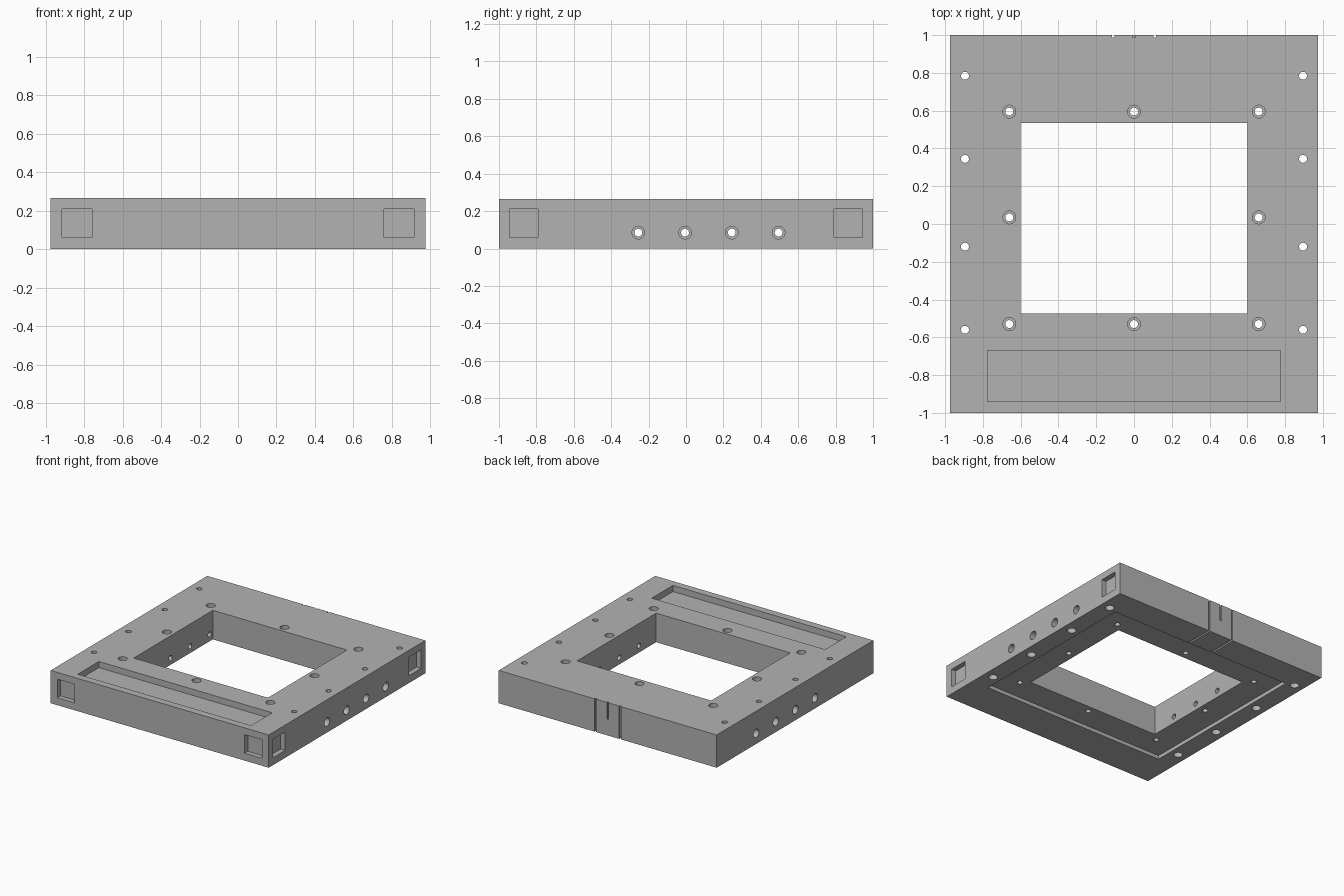
import bpy
import math
from mathutils import Matrix, Vector

if "Cube" in bpy.data.objects:
    bpy.data.objects.remove(bpy.data.objects["Cube"], do_unlink=True)

grey = bpy.data.materials.new("plain grey")
grey.use_nodes = True
colour = (0.45, 0.45, 0.45, 1)
grey.diffuse_color = colour
grey.node_tree.nodes["Principled BSDF"].inputs["Base Color"].default_value = colour

HX, HY, TOP = 0.975, 1.0, 0.265
OVER = 0.05  # how far cutters stick out of the surface


def box(name, lo, hi):
    lo, hi = Vector(lo), Vector(hi)
    bpy.ops.mesh.primitive_cube_add(size=1)
    ob = bpy.context.object
    ob.name = name
    ob.data.transform(Matrix.Translation((lo + hi) / 2) @ Matrix.Diagonal((*(hi - lo), 1)))
    ob.data.materials.append(grey)
    return ob


def cut(cutter):
    mod = frame.modifiers.new(cutter.name, "BOOLEAN")
    mod.operation = "DIFFERENCE"
    mod.solver = "EXACT"
    mod.object = cutter
    bpy.context.view_layer.objects.active = frame
    bpy.ops.object.modifier_apply(modifier=mod.name)
    bpy.data.objects.remove(cutter, do_unlink=True)


def drill(start, end, radius):
    a, b = Vector(start), Vector(end)
    bpy.ops.mesh.primitive_cylinder_add(vertices=32, radius=radius, depth=(b - a).length)
    ob = bpy.context.object
    ob.name = "drill"
    turn = (b - a).to_track_quat("Z", "Y").to_matrix().to_4x4()
    ob.data.transform(Matrix.Translation((a + b) / 2) @ turn)
    ob.data.materials.append(grey)
    cut(ob)


# Frame body with its window
frame = box("frame", (-HX, -HY, 0), (HX, HY, TOP))
cut(box("window", (-0.6, -0.475, -OVER), (0.6, 0.535, TOP + OVER)))

# Recess under the frame and tray in the top
cut(box("under_recess", (-0.825, -0.70, -OVER), (0.825, 0.765, 0.03)))
cut(box("tray", (-0.775, -0.94, TOP - 0.05), (0.775, -0.67, TOP + OVER)))

# Square pockets in the front and in the +x side
DEPTH = 0.04
for s in (-1, 1):
    x0, x1 = sorted((s * 0.76, s * 0.915))
    cut(box("front_pocket", (x0, -HY - OVER, 0.06), (x1, -HY + DEPTH, 0.21)))
    y0, y1 = sorted((s * 0.79, s * 0.945))
    cut(box("side_pocket", (HX - DEPTH, y0, 0.06), (HX + OVER, y1, 0.21)))

# Slots in the back, the outer two continuing underneath to the recess
for x in (-0.11, 0, 0.11):
    low = 0.13 if x == 0 else -OVER
    cut(box("back_slot", (x - 0.007, HY - 0.012, low), (x + 0.007, HY + OVER, TOP + OVER)))
    if x:
        cut(box("under_slot", (x - 0.007, 0.75, -OVER), (x + 0.007, HY + OVER, 0.012)))

# Screw holes round the window, counterbored from the top
for x in (-0.66, 0, 0.66):
    for y in (-0.53, 0.035, 0.595):
        if x == 0 and abs(y) < 0.1:
            continue
        drill((x, y, -OVER), (x, y, TOP + OVER), 0.021)
        drill((x, y, TOP - 0.1), (x, y, TOP + OVER), 0.034)

for s in (-1, 1):
    # Edge screw holes, counterbored from below
    for y in (-0.56, -0.12, 0.345, 0.785):
        drill((s * 0.895, y, -OVER), (s * 0.895, y, TOP + OVER), 0.021)
        drill((s * 0.895, y, -OVER), (s * 0.895, y, 0.1), 0.034)
    # Side holes through to the window
    for y in (-0.255, -0.005, 0.245, 0.495):
        drill((s * 0.55, y, 0.085), (s * (HX + OVER), y, 0.085), 0.021)
        drill((s * (HX - 0.1), y, 0.085), (s * (HX + OVER), y, 0.085), 0.034)

# Smooth bores, crisp edges
frame.data.materials.clear()
frame.data.materials.append(grey)
for p in frame.data.polygons:
    p.material_index = 0
bpy.ops.object.select_all(action="DESELECT")
frame.select_set(True)
bpy.context.view_layer.objects.active = frame
bpy.ops.object.shade_smooth_by_angle(angle=math.radians(30))
